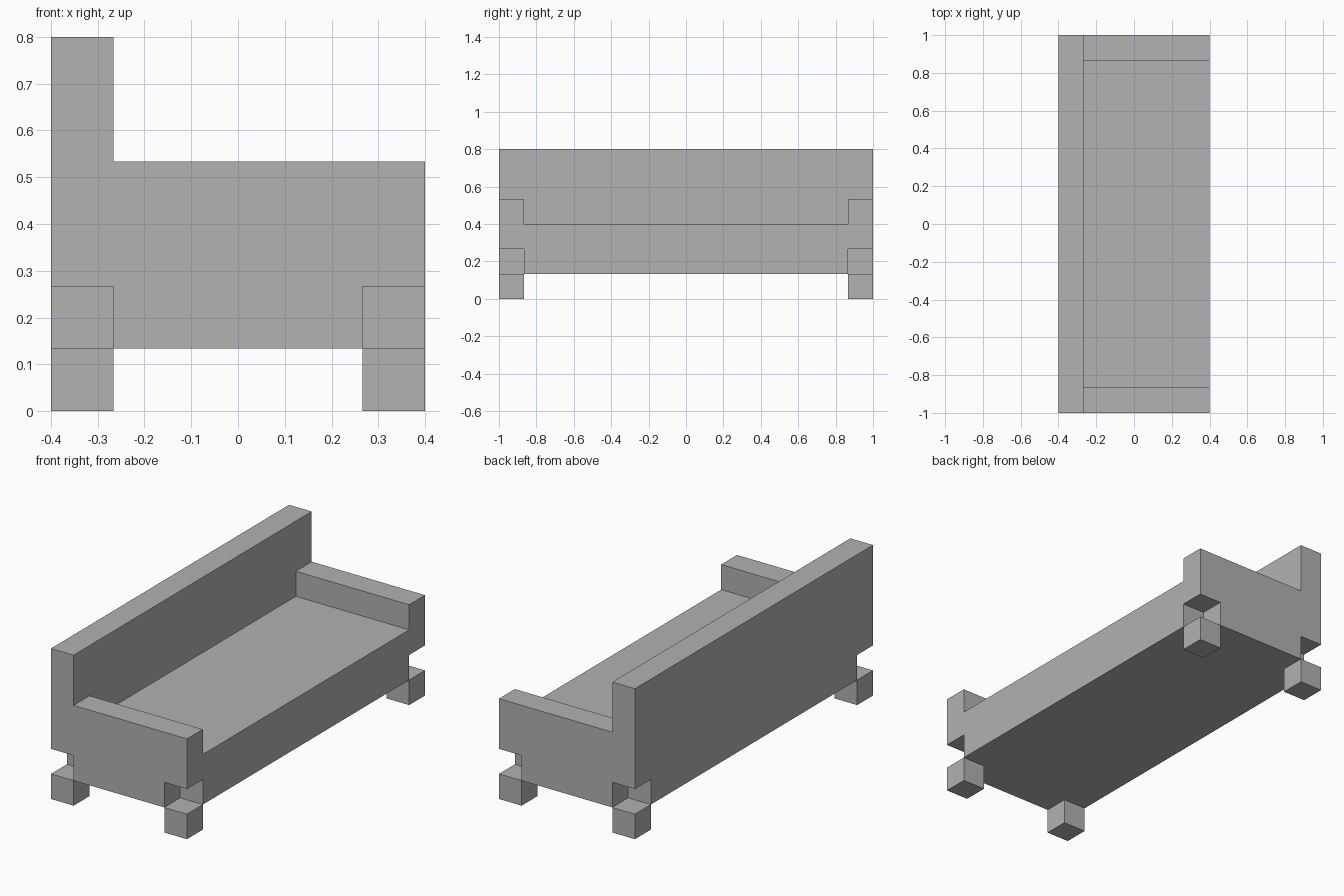
import bpy, bmesh
from mathutils import Vector

cube = bpy.data.objects.get("Cube")
if cube:
    bpy.data.objects.remove(cube, do_unlink=True)

# One plain grey for the whole sofa
grey = bpy.data.materials.new("plain grey")
grey.use_nodes = True
colour = (0.445, 0.445, 0.445, 1)
grey.diffuse_color = colour
grey.node_tree.nodes["Principled BSDF"].inputs["Base Color"].default_value = colour

# The whole design sits on a grid of this unit
U = 2 / 15


def extrude_profile(name, points, direction):
    """Extrude a closed outline, given in grid units, along a direction."""
    bm = bmesh.new()
    face = bm.faces.new([bm.verts.new(Vector(p) * U) for p in points])
    result = bmesh.ops.extrude_face_region(bm, geom=[face], use_keep_orig=True)
    moved = [g for g in result["geom"] if isinstance(g, bmesh.types.BMVert)]
    bmesh.ops.translate(bm, verts=moved, vec=Vector(direction) * U)
    bmesh.ops.recalc_face_normals(bm, faces=bm.faces)
    mesh = bpy.data.meshes.new(name)
    bm.to_mesh(mesh)
    bm.free()
    mesh.materials.append(grey)
    obj = bpy.data.objects.new(name, mesh)
    bpy.context.collection.objects.link(obj)
    return obj


def box(name, x0, x1, y0, y1, z0, z1):
    base = [(x0, y0, z0), (x1, y0, z0), (x1, y1, z0), (x0, y1, z0)]
    return extrude_profile(name, base, (0, 0, z1 - z0))


LENGTH, DEPTH = 7.5, 3   # half sizes in grid units
INNER, FRONT = LENGTH - 1, DEPTH - 1

# Seat block between the arms
box("seat", -FRONT, DEPTH, -INNER, INNER, 1, 3)

# Backrest, stepped in at the lower corners above the feet
half = [(INNER, 1), (INNER, 2), (LENGTH, 2), (LENGTH, 6)]
outline = half + [(-y, z) for y, z in reversed(half)]
extrude_profile("backrest", [(-DEPTH, y, z) for y, z in outline], (1, 0, 0))

# Arms with the same step, and a foot under each corner
arm = [(-FRONT, 1), (FRONT, 1), (FRONT, 2), (DEPTH, 2), (DEPTH, 4), (-FRONT, 4)]
for side, y in (("right", -LENGTH), ("left", INNER)):
    extrude_profile(f"{side}_arm", [(x, y, z) for x, z in arm], (0, 1, 0))
    for end, x in (("back", -DEPTH), ("front", FRONT)):
        box(f"{end}_{side}_foot", x, x + 1, y, y + 1, 0, 1)
